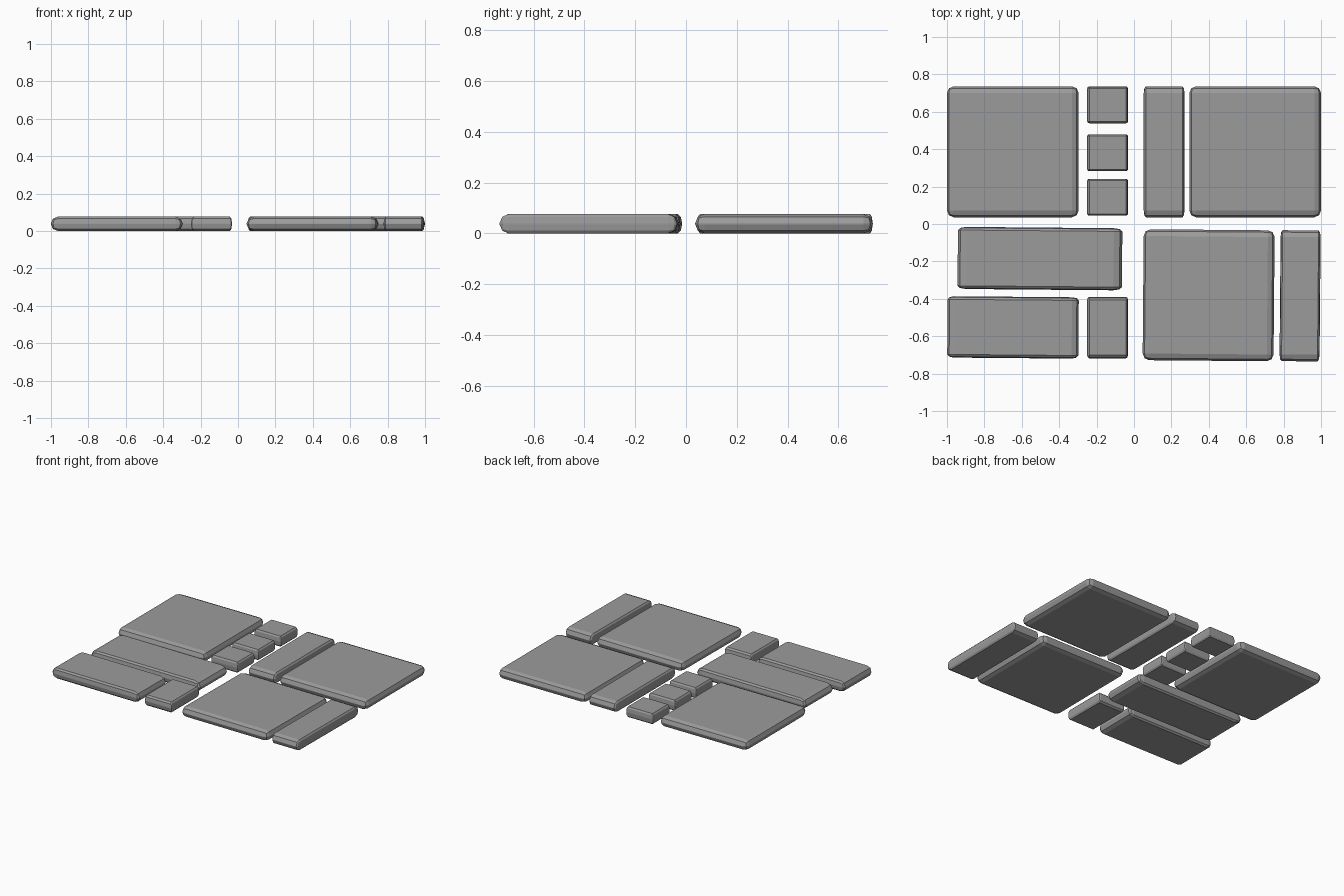
import bpy, bmesh, math

if "Cube" in bpy.data.objects:
    bpy.data.objects.remove(bpy.data.objects["Cube"])

BASE = 0.70      # side of the master slab
THICK = 0.076
TILT = math.radians(-0.5)


def slab_mesh():
    """Master slab with rounded rims; every tile is a stretched copy."""
    mesh = bpy.data.meshes.new("slab")
    bm = bmesh.new()
    bmesh.ops.create_cube(bm, size=1)
    bmesh.ops.scale(bm, vec=(BASE, BASE, THICK), verts=bm.verts)
    bmesh.ops.bevel(bm, geom=bm.edges[:], offset=0.036, segments=2,
                    profile=0.5, affect='EDGES')
    bm.to_mesh(mesh)
    bm.free()
    grey = bpy.data.materials.new("dark_grey")
    grey.diffuse_color = (0.33, 0.33, 0.33, 1)
    grey.use_nodes = True
    grey.node_tree.nodes["Principled BSDF"].inputs["Base Color"].default_value = grey.diffuse_color
    mesh.materials.append(grey)
    return mesh


def tile(name, x, y, w, d, rot=0.0):
    ob = bpy.data.objects.new(name, master.copy())
    bpy.context.collection.objects.link(ob)
    ob.location = (x, y, THICK / 2)
    ob.scale = (w / BASE, d / BASE, 1)
    ob.rotation_euler.z = rot


master = slab_mesh()

# back left: large square and a column of three small blocks
tile("square_slab_back_left", -0.648, 0.386, 0.704, 0.70)
for i, y in enumerate((0.637, 0.381, 0.143)):
    tile(f"small_block_{i + 1}", -0.141, y, 0.218, 0.197)

# back right: narrow strip and large square
tile("strip_slab_back_right", 0.161, 0.386, 0.218, 0.70)
tile("square_slab_back_right", 0.648, 0.386, 0.704, 0.70)

# front left: wide slab, half slab and block, laid slightly askew
tile("wide_slab_front_left", -0.503, -0.185, 0.879, 0.332, TILT)
tile("half_slab_front_left", -0.647, -0.553, 0.701, 0.328, TILT)
tile("block_front_left", -0.141, -0.554, 0.218, 0.329)

# front right: large square and narrow strip, slightly askew
tile("square_slab_front_right", 0.399, -0.381, 0.70, 0.70, TILT)
tile("strip_slab_front_right", 0.888, -0.384, 0.214, 0.70, TILT)
